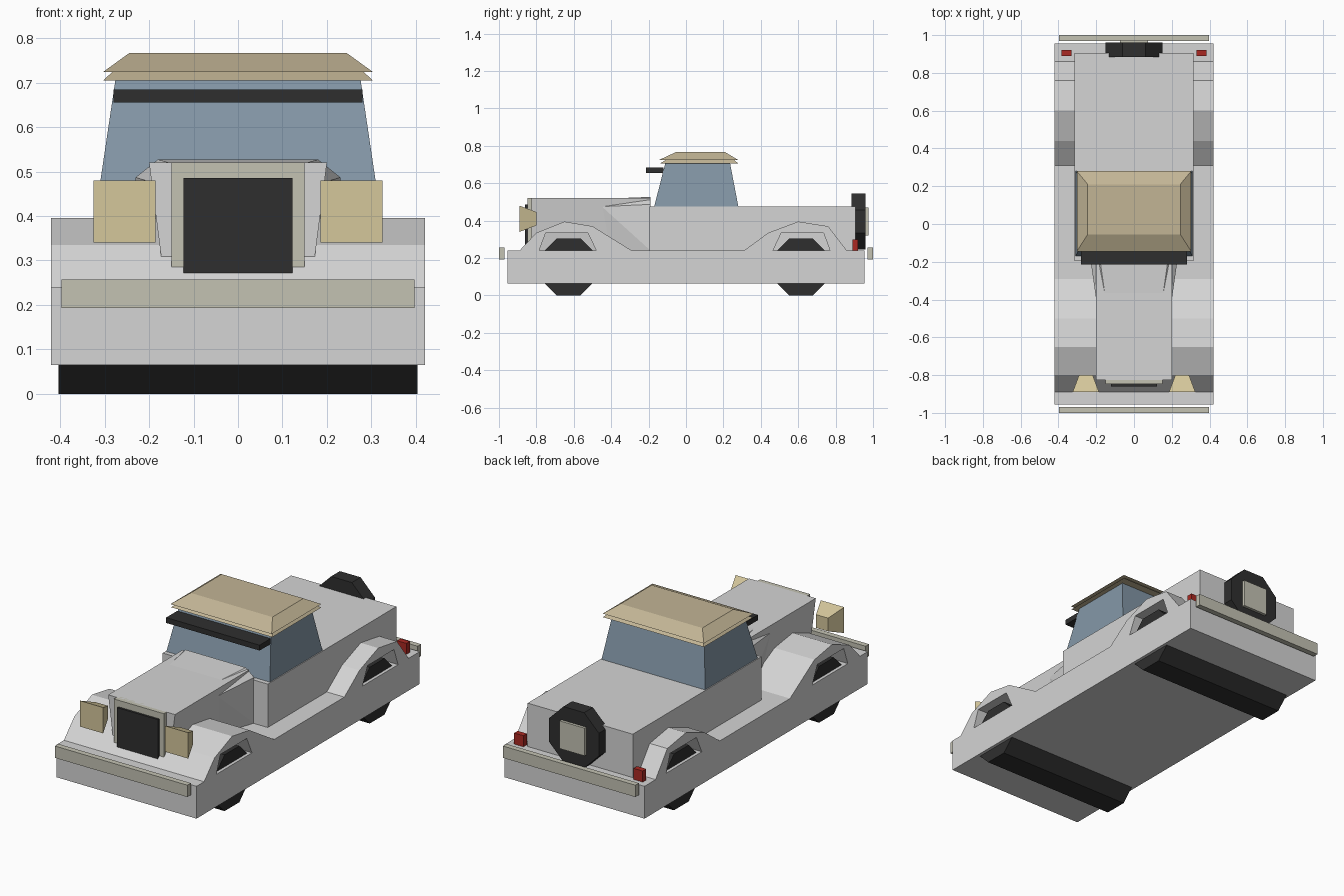
import bpy, bmesh, math
from mathutils import Vector

if "Cube" in bpy.data.objects:
    bpy.data.objects.remove(bpy.data.objects["Cube"])


def mat(name, r, g, b):
    m = bpy.data.materials.new(name)
    m.diffuse_color = (r, g, b, 1)
    m.use_nodes = True
    m.node_tree.nodes["Principled BSDF"].inputs["Base Color"].default_value = m.diffuse_color
    return m


GREY = mat("body_grey", .66, .66, .66)
BLACK = mat("rubber_black", .028, .028, .028)
GLASS = mat("window_blue", .23, .31, .385)
TAN = mat("roof_tan", .54, .46, .30)
CREAM = mat("lamp_cream", .66, .57, .33)
TRIM = mat("trim_grey", .55, .54, .45)
RED = mat("tail_red", .40, .022, .016)


def finish(name, bm, material):
    bmesh.ops.recalc_face_normals(bm, faces=bm.faces)
    me = bpy.data.meshes.new(name)
    bm.to_mesh(me)
    bm.free()
    me.materials.append(material)
    ob = bpy.data.objects.new(name, me)
    bpy.context.collection.objects.link(ob)
    return ob


def prism(name, profile, x0, x1, material):
    """Extrude a (y, z) side profile from x0 to x1."""
    bm = bmesh.new()
    f = bm.faces.new([bm.verts.new((x0, y, z)) for y, z in profile])
    ext = bmesh.ops.extrude_face_region(bm, geom=[f])
    moved = [v for v in ext["geom"] if isinstance(v, bmesh.types.BMVert)]
    bmesh.ops.translate(bm, verts=moved, vec=(x1 - x0, 0, 0))
    return finish(name, bm, material)


def hull(name, points, material):
    """Convex solid around the given points."""
    bm = bmesh.new()
    for p in points:
        bm.verts.new(p)
    bmesh.ops.convex_hull(bm, input=bm.verts)
    bmesh.ops.dissolve_limit(bm, angle_limit=.01, verts=bm.verts, edges=bm.edges)
    return finish(name, bm, material)


def box(name, x0, x1, y0, y1, z0, z1, material):
    return prism(name, [(y0, z0), (y1, z0), (y1, z1), (y0, z1)], x0, x1, material)


def frustum(name, low, high, material):
    """low and high are (half width, y0, y1, z)."""
    return hull(name, [(s * w, y, z) for w, a, b, z in (low, high)
                       for s in (-1, 1) for y in (a, b)], material)


def octagon(y, z, apothem):
    r = apothem / math.cos(math.pi / 8)
    return [(y + r * math.cos((i + .5) * math.pi / 4),
             z + r * math.sin((i + .5) * math.pi / 4)) for i in range(8)]


# Chassis slab and the two fender pairs with open wheel arches
box("chassis", -.42, .42, -.955, .955, .065, .24, GREY)
prism("front_fenders", [(-.89, .24), (-.80, .335), (-.65, .395), (-.50, .37), (-.29, .24),
                        (-.48, .24), (-.525, .335), (-.75, .335), (-.785, .24)], -.42, .42, GREY)
prism("rear_fenders", [(.31, .24), (.44, .335), (.60, .395), (.76, .37), (.86, .24),
                       (.77, .24), (.735, .335), (.51, .335), (.465, .24)], -.42, .42, GREY)

# Wheel pairs
for name, y in (("front_wheels", -.627), ("rear_wheels", .615)):
    prism(name, octagon(y, .1525, .1525), -.403, .403, BLACK)

# Passenger body, hood and flared cowl
box("rear_body", -.315, .315, -.195, .905, .24, .475, GREY)
hull("hood", [(s * x, y, z) for s in (-1, 1) for y in (-.825, -.19)
              for x, z in ((.164, .24), (.20, .52))], GREY)
hull("cowl", [(s * x, y, z) for s in (-1, 1) for x, y, z in
              ((.23, -.19, .24), (.23, -.19, .487), (.18, -.19, .527),
               (.155, -.365, .52), (.193, -.45, .475), (.165, -.40, .24))], GREY)

# Radiator
hull("radiator_shell", [(s * x, y, z) for s in (-1, 1) for z in (.285, .52)
                        for x, y in ((.15, -.848), (.15, -.81))], TRIM)
box("grille", -.122, .122, -.86, -.83, .272, .485, BLACK)

# Cabin glass, visor and two-tier roof
frustum("cabin_glass", (.31, -.17, .28, .475), (.275, -.11, .235, .71), GLASS)
box("sun_visor", -.28, .28, -.215, -.12, .655, .684, BLACK)
frustum("roof_lower", (.303, -.14, .28, .705), (.28, -.105, .255, .726), TAN)
frustum("roof_upper", (.303, -.145, .28, .724), (.245, -.055, .21, .766), TAN)

# Lamps on both sides
for side, s in (("left", -1), ("right", 1)):
    hull(side + "_headlight", [(s * .255 + a * h, y, .41 + b * h)
                               for y, h in ((-.89, .07), (-.80, .036))
                               for a in (-1, 1) for b in (-1, 1)], CREAM)
    box(side + "_tail_light", s * .33, s * .385, .89, .92, .24, .30, RED)

# Bumpers
for name, y in (("front_bumper", -1), ("rear_bumper", .97)):
    box(name, -.397, .397, y, y + .03, .193, .257, TRIM)

# Spare wheel on the tail
hull("spare_wheel", [(x, y, z) for x, z in octagon(0, .395, .15) for y in (.885, .96)], BLACK)
box("spare_hub", -.075, .075, .94, .975, .32, .47, TRIM)
